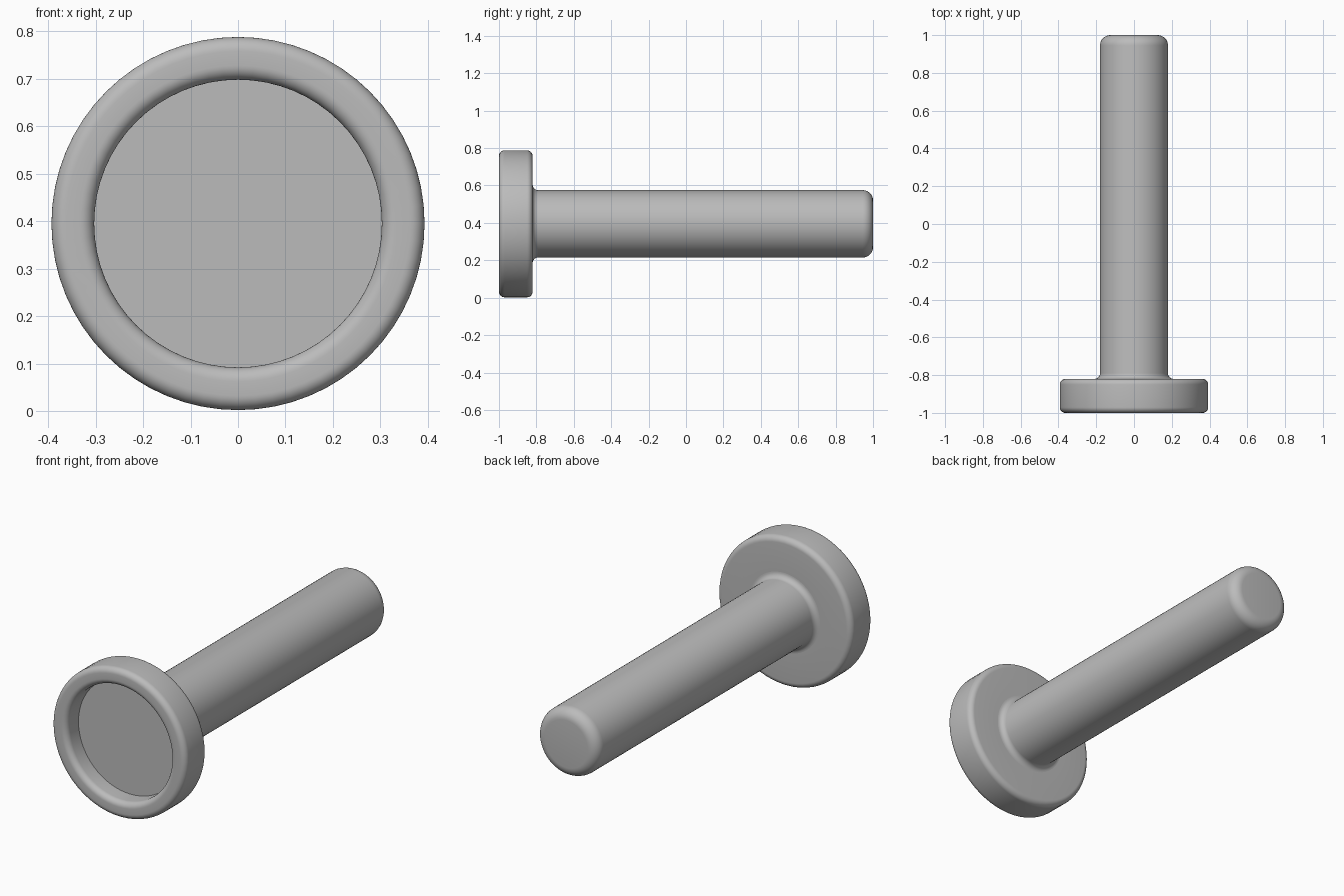
import bpy, bmesh, math
from mathutils import Matrix, Vector

if "Cube" in bpy.data.objects:
    bpy.data.objects.remove(bpy.data.objects["Cube"])

AXIS_Z = 0.395      # height of the pin's centre line
SEGMENTS = 64

grey = bpy.data.materials.new("plain_grey")
grey.diffuse_color = (0.5, 0.5, 0.5, 1)
grey.use_nodes = True
grey.node_tree.nodes["Principled BSDF"].inputs["Base Color"].default_value = grey.diffuse_color


def arc(r, y, radius, start, end, steps=8):
    """Rounded corner around (r, y), angles in degrees."""
    angles = [math.radians(start + (end - start) * i / steps) for i in range(steps + 1)]
    return [(r + radius * math.cos(a), y + radius * math.sin(a)) for a in angles]


def lathe(name, profile):
    """Revolve a (radius, y) profile around the pin's centre line."""
    bm = bmesh.new()
    verts = [bm.verts.new((r, y, AXIS_Z)) for r, y in profile]
    edges = [bm.edges.new(pair) for pair in zip(verts, verts[1:])]
    bmesh.ops.spin(bm, geom=verts + edges, cent=(0, 0, AXIS_Z), axis=(0, 1, 0),
                   angle=math.tau, steps=SEGMENTS, use_merge=True)
    bmesh.ops.remove_doubles(bm, verts=bm.verts, dist=1e-5)
    # profiles run front to back along the outside: make faces point outwards
    bmesh.ops.recalc_face_normals(bm, faces=bm.faces)
    last = max(bm.faces, key=lambda f: f.calc_center_median().y)
    if last.normal.y < 0:
        bmesh.ops.reverse_faces(bm, faces=bm.faces)
    mesh = bpy.data.meshes.new(name)
    bm.to_mesh(mesh)
    bm.free()
    mesh.materials.append(grey)
    obj = bpy.data.objects.new(name, mesh)
    bpy.context.collection.objects.link(obj)
    bpy.ops.object.select_all(action='DESELECT')
    obj.select_set(True)
    bpy.context.view_layer.objects.active = obj
    bpy.ops.object.shade_smooth_by_angle(angle=math.radians(30))
    return obj


# Head: recessed floor, rounded rim, flat back reaching in to the shaft fillet
lathe("head", [(0, -0.90), (0.303, -0.90)]
      + arc(0.333, -0.97, 0.03, 180, 270)
      + arc(0.363, -0.97, 0.03, -90, 0)
      + arc(0.363, -0.85, 0.03, 0, 90)
      + [(0.21, -0.82)])

# Shaft: fillet against the head, straight body, rounded tip
lathe("shaft", arc(0.21, -0.79, 0.03, 270, 180)
      + arc(0.125, 0.945, 0.055, 0, 90)
      + [(0, 1.0)])
